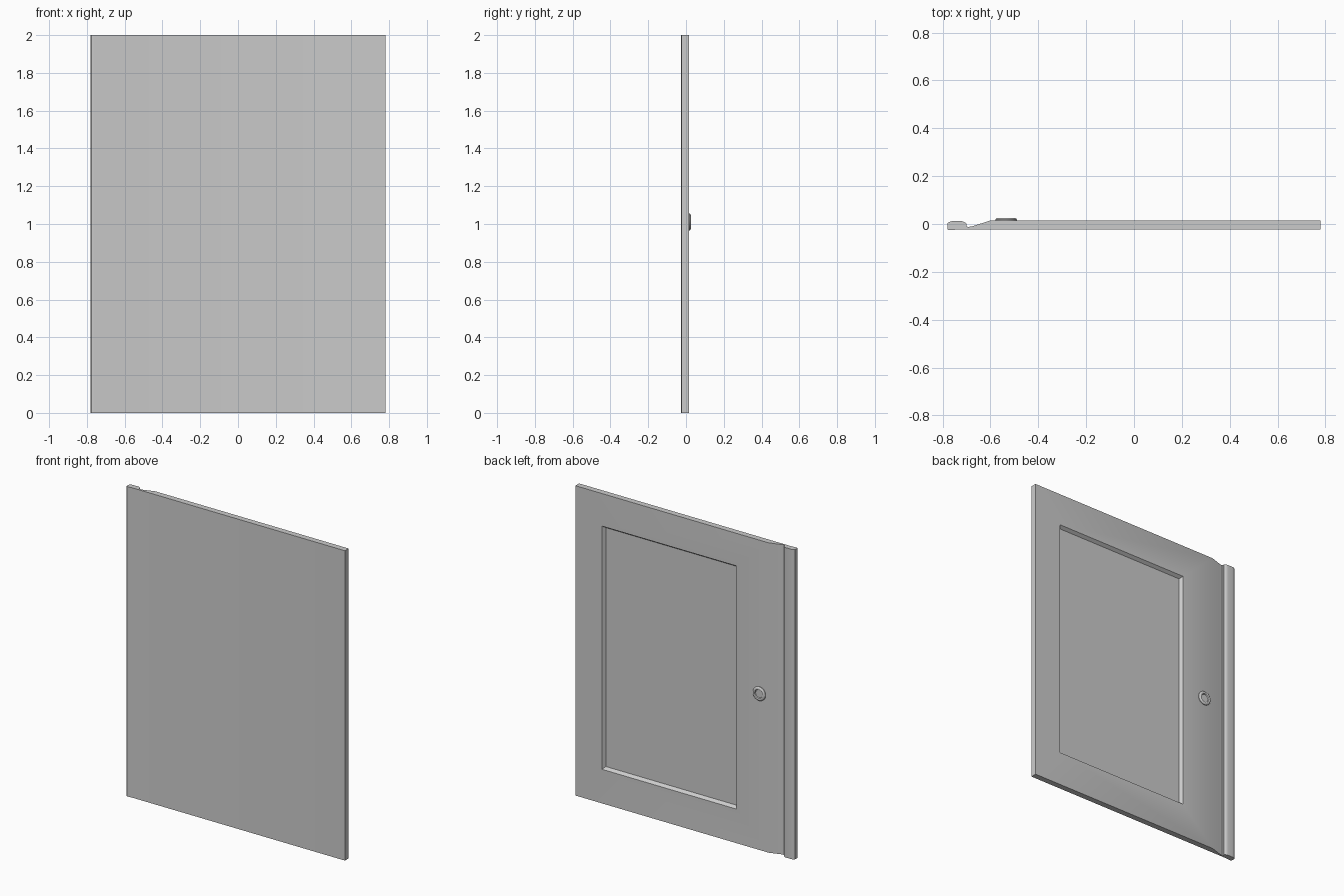
import bpy, bmesh, math
from mathutils import Vector

if "Cube" in bpy.data.objects:
    bpy.data.objects.remove(bpy.data.objects["Cube"])


def make_object(name, bm):
    bmesh.ops.recalc_face_normals(bm, faces=bm.faces[:])
    mesh = bpy.data.meshes.new(name)
    bm.to_mesh(mesh)
    bm.free()
    obj = bpy.data.objects.new(name, mesh)
    bpy.context.collection.objects.link(obj)
    return obj


def activate(obj):
    bpy.ops.object.select_all(action='DESELECT')
    obj.select_set(True)
    bpy.context.view_layer.objects.active = obj


# Door slab: one plan profile with rounded edge strip, groove and ramp
profile = [(-0.78, -0.022), (-0.775, -0.026), (-0.757, -0.026), (-0.745, -0.023),
           (0.78, -0.023), (0.78, 0.015), (-0.60, 0.015), (-0.68, -0.011),
           (-0.695, -0.012), (-0.70, -0.009), (-0.70, 0.001), (-0.703, 0.005),
           (-0.715, 0.011), (-0.722, 0.012), (-0.758, 0.012), (-0.767, 0.011),
           (-0.778, 0.005), (-0.78, 0.002)]
bm = bmesh.new()
face = bm.faces.new([bm.verts.new((x, y, 0)) for x, y in profile])
ext = bmesh.ops.extrude_face_region(bm, geom=[face])
bmesh.ops.translate(bm, vec=(0, 0, 2),
                    verts=[v for v in ext['geom'] if isinstance(v, bmesh.types.BMVert)])
door = make_object("door_slab", bm)

# Recessed panel on the back, with sloped walls
x0, x1, z0, z1 = -0.37, 0.59, 0.22, 1.79
depth, inset, face_y = 0.02, 0.014, 0.015
bm = bmesh.new()
bmesh.ops.create_cube(bm, size=1)
for v in bm.verts:
    w = inset if v.co.y < 0 else -inset
    v.co = Vector((x0 + w if v.co.x < 0 else x1 - w,
                   face_y - depth if v.co.y < 0 else face_y + depth,
                   z0 + w if v.co.z < 0 else z1 - w))
cutter = make_object("panel_cutter", bm)
cutter.hide_render = True

mod = door.modifiers.new("panel_recess", 'BOOLEAN')
mod.operation = 'DIFFERENCE'
mod.solver = 'EXACT'
mod.object = cutter
activate(door)
bpy.ops.object.modifier_apply(modifier=mod.name)
bpy.data.objects.remove(cutter)
activate(door)
bpy.ops.object.shade_smooth_by_angle(angle=math.radians(30))

# Round finger pull: lathed ring with a dished centre
ring = [(0.045, -0.004), (0.045, 0.004), (0.042, 0.008), (0.036, 0.011),
        (0.032, 0.011), (0.028, 0.009), (0.025, 0.003), (0.0, 0.003)]
bm = bmesh.new()
verts = [bm.verts.new((r, h, 0)) for r, h in ring]
edges = [bm.edges.new(pair) for pair in zip(verts, verts[1:])]
bmesh.ops.spin(bm, geom=verts + edges, cent=(0, 0, 0), axis=(0, 1, 0),
               angle=math.tau, steps=32)
bmesh.ops.remove_doubles(bm, verts=bm.verts[:], dist=1e-5)
pull = make_object("finger_pull", bm)
pull.location = (-0.535, face_y, 1.01)
if min(p.normal.y for p in pull.data.polygons if abs(p.normal.y) > 0.99) < 0:
    pull.data.flip_normals()
activate(pull)
bpy.ops.object.shade_smooth_by_angle(angle=math.radians(35))
